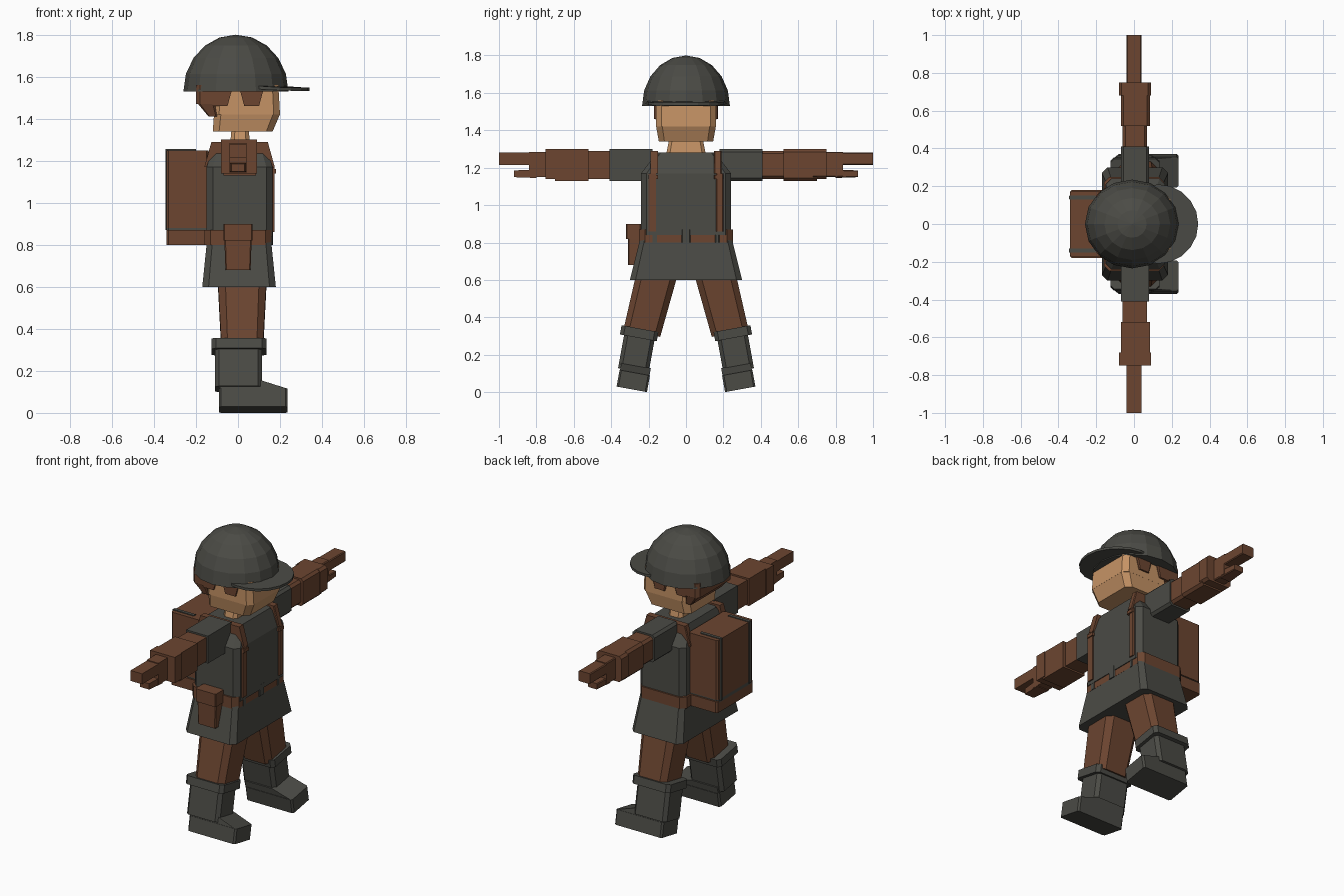
import bpy, bmesh
from mathutils import Vector

default_cube = bpy.data.objects.get("Cube")
if default_cube:
    bpy.data.objects.remove(default_cube, do_unlink=True)


def make_material(name, *colour):
    material = bpy.data.materials.new(name)
    material.use_nodes = True
    material.diffuse_color = (*colour, 1)
    shader = material.node_tree.nodes["Principled BSDF"]
    shader.inputs["Base Color"].default_value = (*colour, 1)
    return material


grey = make_material("field_grey", .07, .07, .06)
brown = make_material("leather_brown", .15, .06, .03)
skin = make_material("skin", .56, .29, .13)


def finish(name, material, bm):
    """Turn a bmesh into a flat shaded object of one colour."""
    bmesh.ops.recalc_face_normals(bm, faces=bm.faces)
    mesh = bpy.data.meshes.new(name)
    bm.to_mesh(mesh)
    bm.free()
    mesh.materials.append(material)
    part = bpy.data.objects.new(name, mesh)
    bpy.context.collection.objects.link(part)
    return part


def both(half):
    return (-half, half)


def block(name, material, x, y, z, axis=2, chamfer=.005, taper=(1, 1), shift=0):
    """Box over three ranges, chamfered along an axis; its far end is tapered
    across the other two axes and shifted in x."""
    spans = (x, y, z)
    bm = bmesh.new()
    bmesh.ops.create_cube(bm, size=1)
    for vert in bm.verts:
        vert.co = Vector([a + (b - a) * (c + .5) for (a, b), c in zip(spans, vert.co)])
    middle = [sum(span) / 2 for span in spans]
    long_edges = [edge for edge in bm.edges
                  if abs((edge.verts[0].co - edge.verts[1].co)[axis]) > .001]
    bmesh.ops.bevel(bm, geom=long_edges, offset=chamfer, segments=1, affect="EDGES")
    start, end = spans[axis]
    across = [i for i in range(3) if i != axis]
    for vert in bm.verts:
        if abs(vert.co[axis] - end) < abs(vert.co[axis] - start):
            for i, factor in zip(across, taper):
                vert.co[i] = middle[i] + (vert.co[i] - middle[i]) * factor
            vert.co.x += shift
    return finish(name, material, bm)


# Neck, head and hair
block("neck", skin, (-.04, .06), both(.11), (1.25, 1.36), chamfer=.02, taper=(.8, .8))
block("jaw", skin, (-.12, .165), both(.145), (1.34, 1.42), chamfer=.03, taper=(1.1, 1.1), shift=.02)
block("face", skin, (-.12, .2), both(.16), (1.42, 1.56), chamfer=.03, taper=(.95, 1))
block("back_hair", brown, (-.2, -.1), both(.17), (1.47, 1.56), chamfer=.02)
block("nape_hair", brown, (-.14, -.1), both(.15), (1.41, 1.47), taper=(2, 1.1), shift=-.03)

# Helmet: the upper half of a faceted ellipsoid
bm = bmesh.new()
bmesh.ops.create_uvsphere(bm, u_segments=16, v_segments=10, radius=1)
lower_half = [vert for vert in bm.verts if vert.co.z < -.01]
bmesh.ops.delete(bm, geom=lower_half, context="VERTS")
bmesh.ops.holes_fill(bm, edges=bm.edges)
bmesh.ops.scale(bm, vec=(.25, .235, .27), verts=bm.verts)
finish("helmet", grey, bm).location = (-.01, 0, 1.53)

# Visor: a thin disc half buried in the helmet, drooping to the front and sides
bm = bmesh.new()
bmesh.ops.create_cone(bm, cap_ends=True, segments=20, radius1=.21, radius2=.21, depth=.015)
for vert in bm.verts:
    vert.co.z -= vert.co.x * .07 + vert.co.y ** 2 * .2
finish("visor", grey, bm).location = (.13, 0, 1.555)

# Tunic
block("chest", grey, (-.15, .165), both(.24), (.84, 1.17), chamfer=.03)
block("shoulders", grey, (-.15, .165), both(.24), (1.17, 1.28), chamfer=.03, taper=(.75, .65))
block("tunic_skirt", grey, (-.17, .18), both(.3), (.6, .84), chamfer=.03, taper=(.86, .8))

# Belt with buckle and hip pouch
belt_height = (.8, .87)
block("belt", brown, both(.16), both(.25), belt_height, chamfer=.03)
block("belt_buckle", grey, (.15, .166), both(.025), belt_height)
block("hip_pouch", brown, both(.06), (-.31, -.24), (.68, .86), taper=(1.1, 1))
block("hip_pouch_flap", brown, both(.07), (-.32, -.24), (.82, .9))

# Backpack with base roll and straps
pack_depth = (-.34, -.14)
block("backpack", brown, pack_depth, both(.175), (.88, 1.25), chamfer=.01)
block("backpack_band", grey, pack_depth, both(.17), (.86, .89), chamfer=.01)
block("backpack_base", brown, pack_depth, both(.18), belt_height, chamfer=.01)

for side, name in ((1, "left_"), (-1, "right_")):
    def span(inner, outer):
        return (side * inner, side * outer)

    # Hair locks in front of and behind the ear
    for lock, x in (("rear_lock", (-.12, -.05)), ("front_lock", (.03, .1))):
        block(name + lock, brown, x, span(.15, .17), (1.46, 1.55), taper=(1.7, 1))

    # Shoulder strap, belt keeper and backpack strap
    block(name + "strap_top", brown, (-.16, .175), span(.15, .19), (1.17, 1.29), taper=(.8, 1))
    block(name + "strap_front", brown, (0, .173), span(.16, .2), (.86, 1.17))
    block(name + "strap_clip", brown, (.15, .18), span(.15, .2), (1.14, 1.16))
    block(name + "belt_keeper", grey, (.15, .164), span(.155, .18), belt_height)
    block(name + "backpack_strap", grey, (-.345, -.2), span(.13, .15), (.87, 1.255))

    # Arm, built outward from the shoulder
    def arm(part, material, x, y, z, **shape):
        block(name + part, material, x, span(*y), z, axis=1, **shape)

    arm("sleeve", grey, (-.07, .08), (.18, .41), (1.13, 1.3), chamfer=.015)
    arm("elbow", brown, (-.06, .07), (.4, .52), (1.14, 1.29), chamfer=.015)
    arm("forearm", brown, (-.07, .085), (.52, .7), (1.13, 1.3), chamfer=.015)
    arm("cuff", brown, (-.08, .09), (.68, .75), (1.14, 1.3), chamfer=.015)
    hand = both(.04)
    arm("palm", brown, hand, (.74, .84), (1.15, 1.285))
    arm("fingers", brown, hand, (.8, 1), (1.215, 1.28))
    arm("thumb", brown, hand, (.8, .92), (1.145, 1.19), taper=(.8, .8))

    # Leg, built upright and then splayed outward
    def leg(part, material, x, width, z, reach, lift, splay, **shape):
        piece = block(name + part, material, x, both(width / 2), z, **shape)
        piece.rotation_euler.x = side * splay
        piece.location = (0, side * reach, lift)

    leg("trouser", brown, (-.08, .12), .2, (0, .4), .235, .32, .25, chamfer=.03, taper=(1.2, 1.1))
    boot_lean = {"lift": .015, "splay": .18}
    leg("boot_cuff", grey, (-.125, .135), .2, (.28, .33), .305, **boot_lean, chamfer=.02)
    leg("boot_shaft", grey, (-.11, .115), .165, (.1, .3), .3, **boot_lean, chamfer=.02)
    leg("boot_instep", grey, (-.09, .23), .16, (.09, .13), .29, **boot_lean, taper=(.6, 1), shift=-.06)
    leg("boot_foot", grey, (-.09, .235), .165, (0, .09), .29, **boot_lean, chamfer=.01)
